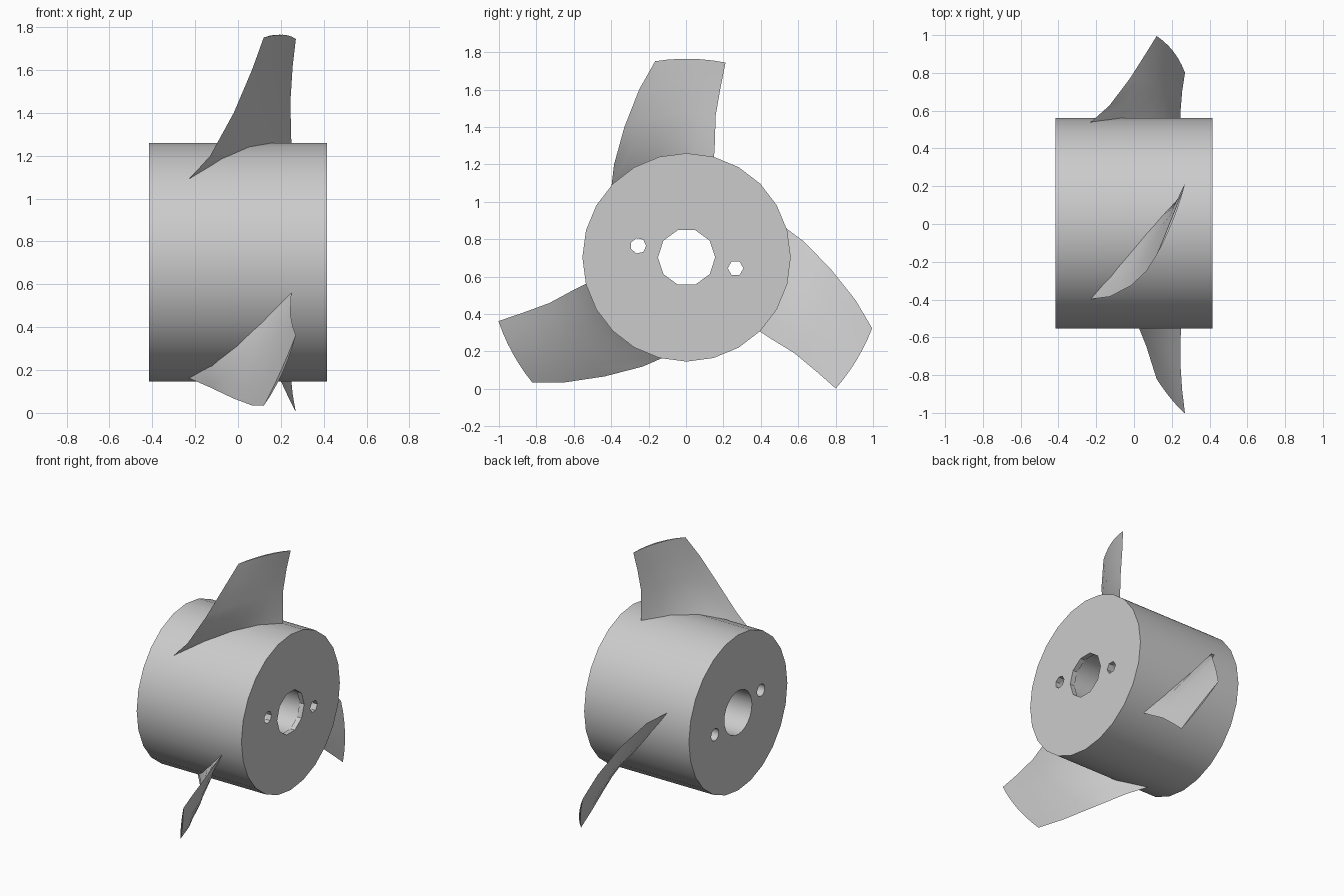
import bpy, bmesh, math

if "Cube" in bpy.data.objects:
    bpy.data.objects.remove(bpy.data.objects["Cube"])

CY, CZ = 0.003, 0.703          # hub axis, parallel to x
HUB_R, HALF = 0.557, 0.415


def x_cylinder(name, radius, x0, x1, y, z, sides):
    bpy.ops.mesh.primitive_cylinder_add(
        vertices=sides, radius=radius, depth=x1 - x0,
        location=((x0 + x1) / 2, y, z), rotation=(0, math.pi / 2, 0))
    ob = bpy.context.object
    ob.name = name
    bpy.ops.object.transform_apply(location=True, rotation=True, scale=True)
    return ob


def smooth(ob, angle=35):
    bpy.ops.object.select_all(action='DESELECT')
    ob.select_set(True)
    bpy.context.view_layer.objects.active = ob
    bpy.ops.object.shade_smooth_by_angle(angle=math.radians(angle))


# Hub drum
hub = x_cylinder("hub", HUB_R, -HALF, HALF, CY, CZ, 24)

# Shaft bore and two pin holes: round through the body, faceted lip at the +x face
holes = [(0.156, CY, CZ, 10), (0.043, -0.255, 0.765, 7), (0.043, 0.265, 0.645, 6)]
for radius, y, z, lip_sides in holes:
    for r, x0, x1, sides in ((radius, -0.5, 0.38, 24), (radius * 0.98, 0.37, 0.5, lip_sides)):
        cutter = x_cylinder("cutter", r, x0, x1, y, z, sides)
        cutter.hide_render = True
        mod = hub.modifiers.new("hole", 'BOOLEAN')
        mod.operation, mod.object, mod.solver = 'DIFFERENCE', cutter, 'EXACT'
        bpy.context.view_layer.objects.active = hub
        bpy.ops.object.modifier_apply(modifier=mod.name)
        bpy.data.objects.remove(cutter)
smooth(hub)

# Blade sections: radius, leading x, leading angle, trailing x, trailing angle,
# bulge of the front face, bulge of the back face
SECTIONS = [
    (0.520, -0.26, -49.0, 0.250, 16.0, 0.040, -0.022),
    (0.557, -0.23, -46.0, 0.250, 15.3, 0.038, -0.020),
    (0.630, -0.13, -38.0, 0.247, 13.9, 0.035, -0.016),
    (0.772, -0.02, -25.5, 0.245, 11.6, 0.028, -0.010),
    (0.932, 0.065, -15.8, 0.255, 11.3, 0.020, -0.004),
    (1.062, 0.120, -9.1, 0.270, 11.3, 0.014, 0.002),
]
CHORD = 6


def make_blade(name, turn):
    bm = bmesh.new()
    rings = []
    for r, xl, al, xt, at, front, back in SECTIONS:
        def point(f, bulge):
            a = math.radians(al + (at - al) * f + turn)
            x = xl + (xt - xl) * f + bulge * 4 * f * (1 - f)
            return bm.verts.new((x, CY + r * math.sin(a), CZ + r * math.cos(a)))
        ring = [point(i / CHORD, front) for i in range(CHORD + 1)]
        ring += [point(i / CHORD, back) for i in range(CHORD - 1, 0, -1)]
        rings.append(ring)
    n = len(rings[0])
    for a, b in zip(rings, rings[1:]):
        for i in range(n):
            j = (i + 1) % n
            bm.faces.new((a[i], a[j], b[j], b[i]))
    bm.faces.new(rings[0])
    bm.faces.new(rings[-1])
    bmesh.ops.recalc_face_normals(bm, faces=bm.faces[:])
    mesh = bpy.data.meshes.new(name)
    bm.to_mesh(mesh)
    bm.free()
    ob = bpy.data.objects.new(name, mesh)
    bpy.context.collection.objects.link(ob)
    smooth(ob, 30)


# Three blades around the hub
for k in range(3):
    make_blade(f"blade_{k + 1}", 120 * k)
